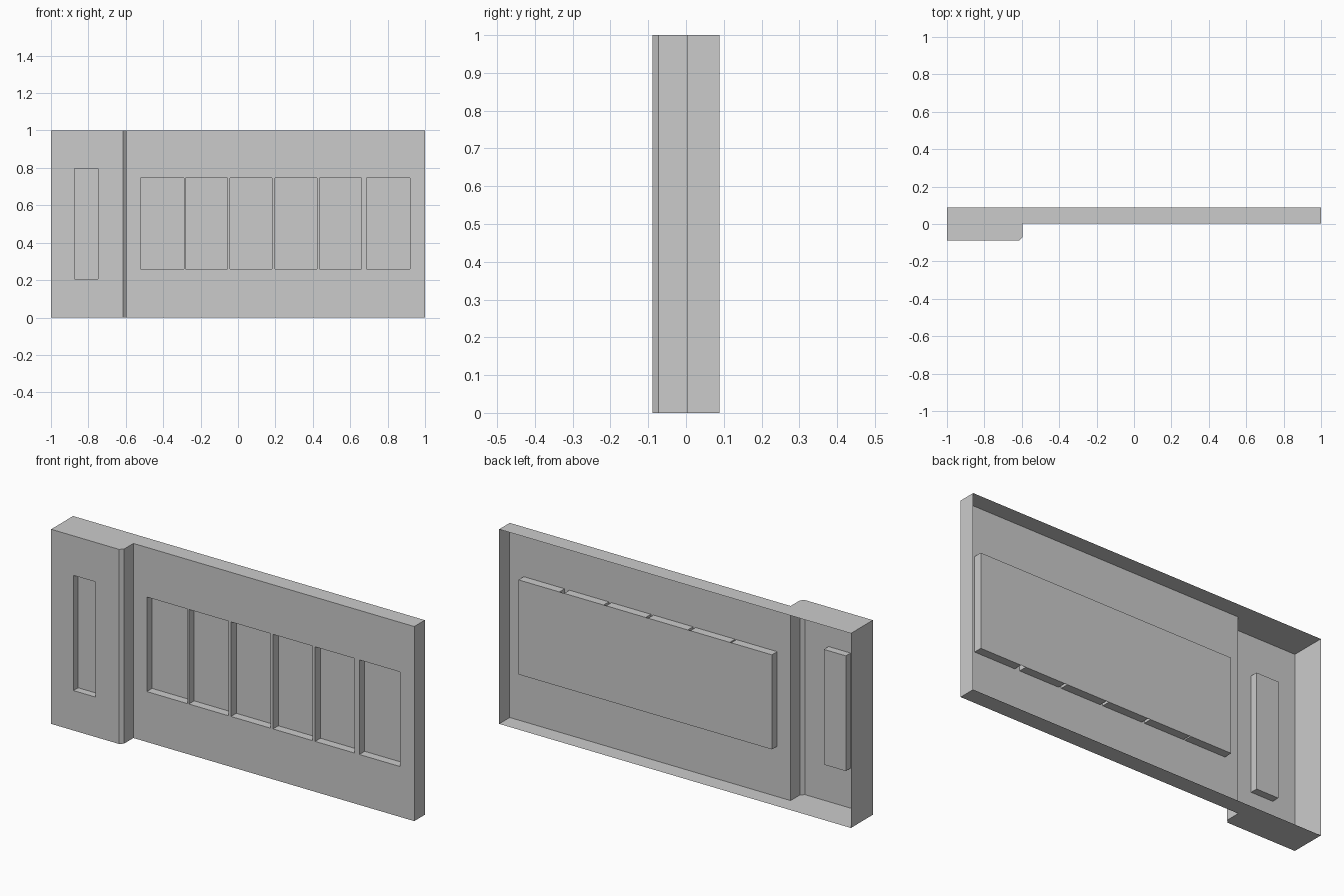
import bpy, bmesh

if "Cube" in bpy.data.objects:
    bpy.data.objects.remove(bpy.data.objects["Cube"])

BACK, PIER, WALL = 0.089, -0.089, 0.003   # y of open back, pier front, wall front
STEP = -0.597                             # x where the pier steps back
H = 1.0


def make_object(name, faces):
    """Turn lists of corner points into one welded, flat-shaded object."""
    bm = bmesh.new()
    for pts in faces:
        bm.faces.new([bm.verts.new(p) for p in pts])
    bmesh.ops.remove_doubles(bm, verts=bm.verts[:], dist=1e-5)
    mesh = bpy.data.meshes.new(name)
    bm.to_mesh(mesh)
    bm.free()
    obj = bpy.data.objects.new(name, mesh)
    bpy.context.collection.objects.link(obj)
    return obj


def upright(path, z0, z1):
    """Vertical quads along a plan path."""
    return [[(*a, z0), (*b, z0), (*b, z1), (*a, z1)]
            for a, b in zip(path, path[1:])]


def pierced_panel(x0, x1, y, holes, z0, z1):
    """Front-facing panel with a row of rectangular openings."""
    xs = [x0] + [x for hole in holes for x in hole] + [x1]
    faces = []
    for i, (a, b) in enumerate(zip(xs, xs[1:])):
        bands = [(0, z0), (z0, z1), (z1, H)]
        for j, (lo, hi) in enumerate(bands):
            if not (i % 2 and j == 1):
                faces += upright([(a, y), (b, y)], lo, hi)
    return faces


def recesses(holes, y, depth, z0, z1):
    """Sills, heads and jambs of openings, closed by one shared pane."""
    yb = y + depth
    faces = upright([(holes[0][0], yb), (holes[-1][1], yb)], z0, z1)
    for a, b in holes:
        faces += upright([(a, y), (a, yb)], z0, z1)
        faces += upright([(b, yb), (b, y)], z0, z1)
        faces.append([(a, y, z0), (b, y, z0), (b, yb, z0), (a, yb, z0)])
        faces.append([(a, y, z1), (a, yb, z1), (b, yb, z1), (b, y, z1)])
    return faces


# Opening layout
slit = [(-0.873, -0.748)]
slit_z = (0.205, 0.797)
width, pitch = 0.2245, 0.2392
windows = [(-0.5205 + i * pitch, -0.5205 + i * pitch + width) for i in range(6)]
windows[0] = (windows[0][0], -0.289)
windows[-1] = (0.688, 0.920)
window_z = (0.259, 0.745)

# Hollow wall shell, open at the back, with a chamfered pier on the left
plan = [(-1, BACK), (-1, PIER), (STEP - 0.017, PIER), (STEP, PIER + 0.016),
        (STEP, WALL), (1, WALL), (1, BACK)]
shell = upright(plan[:2], 0, H) + upright(plan[2:5], 0, H) + upright(plan[5:], 0, H)
shell += pierced_panel(-1, plan[2][0], PIER, slit, *slit_z)
shell += pierced_panel(STEP, 1, WALL, windows, *window_z)
shell.append([(x, y, H) for x, y in plan])
shell.append([(x, y, 0) for x, y in reversed(plan)])
make_object("wall_shell", shell)

# Recessed openings
make_object("pier_slit_window", recesses(slit, PIER, 0.038, *slit_z))
make_object("window_row", recesses(windows, WALL, 0.043, *window_z))
